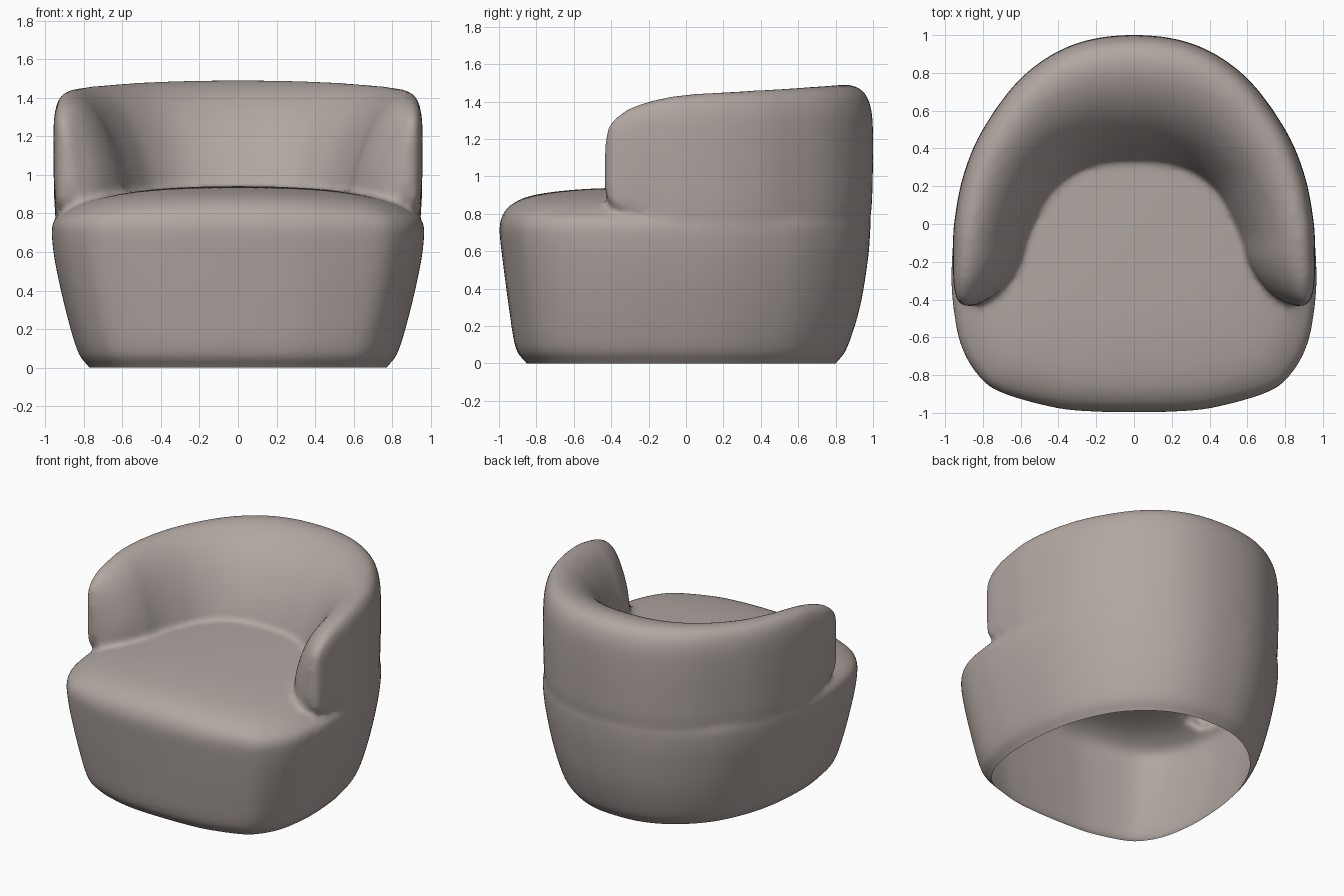
import bpy
import bmesh

if "Cube" in bpy.data.objects:
    bpy.data.objects.remove(bpy.data.objects["Cube"])


def spline(pts, n, closed=False):
    """Catmull-Rom interpolation of tuples, n steps per span."""
    out, m = [], len(pts)
    for i in range(m if closed else m - 1):
        if closed:
            a, b, c, d = (pts[(i + k) % m] for k in (-1, 0, 1, 2))
        else:
            a, b, c, d = (pts[min(max(i + k, 0), m - 1)] for k in (-1, 0, 1, 2))
        for j in range(n):
            t = j / n
            out.append(tuple(
                0.5 * (2 * q + (r - p) * t + (2 * p - 5 * q + 4 * r - s) * t * t
                       + (3 * q - p - 3 * r + s) * t ** 3)
                for p, q, r, s in zip(a, b, c, d)))
    if not closed:
        out.append(pts[-1])
    return out


def loft(bm, rings):
    """Closed skin through rings of equal length, capped at both ends."""
    vr = [[bm.verts.new(p) for p in ring] for ring in rings]
    n = len(vr[0])
    faces = [bm.faces.new((a[i], a[(i + 1) % n], b[(i + 1) % n], b[i]))
             for a, b in zip(vr, vr[1:]) for i in range(n)]
    faces += [bm.faces.new(vr[0]), bm.faces.new(vr[-1])]
    bmesh.ops.recalc_face_normals(bm, faces=faces)


bm = bmesh.new()

# Seat body: plan outline scaled through heights, ending in a domed cushion
half = [(0, 1.0), (.17, .99), (.32, .95), (.46, .88), (.59, .78), (.71, .65),
        (.80, .50), (.88, .31), (.93, .12), (.955, -.06), (.967, -.28),
        (.955, -.45), (.92, -.63), (.845, -.775), (.72, -.885), (.42, -.972),
        (.2, -.993), (0, -.997)]
outline = spline(half + [(-x, y) for x, y in half[-2:0:-1]], 4, True)

# height, half width, front, back, side drop
levels = [(-.14, .67, .75, .70, 0), (0, .77, .85, .80, 0), (.08, .83, .91, .86, 0),
          (.30, .895, .947, .93, 0), (.55, .95, .98, .972, 0),
          (.70, .967, .997, .985, 0)]
for s, z, drop in [(.995, .76, .25), (.98, .80, .5), (.945, .843, .85), (.87, .885, 1),
                   (.75, .912, 1), (.55, .932, 1), (.3, .94, 1), (.04, .942, 1)]:
    levels.append((z, .967 * s, .997 * s, .99 * s, drop))

rings = []
for z, w, f, b, drop in spline(levels, 4):
    ring = []
    for x, y in outline:
        px = x * w / .967
        ring.append((px, y * b if y > 0 else y * f / .997, z - .06 * drop * px * px))
    rings.append(ring)
loft(bm, rings)

# Wrap-around back and arms: section swept between an outer and an inner path
# outer x, outer y, inner x, inner y, top, bottom
right = [(0, 1.0, 0, .31, 1.49, .6), (.32, .95, .14, .305, 1.487, .6),
         (.59, .78, .29, .265, 1.477, .6), (.80, .50, .42, .17, 1.462, .6),
         (.905, .25, .50, .045, 1.45, .6), (.952, 0, .56, -.08, 1.435, .62),
         (.957, -.15, .60, -.19, 1.41, .72), (.957, -.27, .66, -.29, 1.375, .80),
         (.95, -.35, .73, -.37, 1.33, .825), (.935, -.405, .81, -.418, 1.28, .86),
         (.91, -.43, .86, -.436, 1.2, .95)]
left = [(-a, b, -c, d, t, u) for a, b, c, d, t, u in right[:0:-1]]
section = spline([(.5, 0), (.1, 0), (.02, .2), (.002, .45), (0, .72), (.017, .865),
                  (.075, .96), (.19, 1.0), (.34, .985), (.51, .92), (.67, .81),
                  (.8, .67), (.9, .52), (.97, .37), (1.0, .2), (.95, 0)], 3, True)
loft(bm, [[(ox + (ix - ox) * u, oy + (iy - oy) * u, bot + (top - bot) * v)
           for u, v in section]
          for ox, oy, ix, iy, top, bot in spline(left + right, 5)])

mesh = bpy.data.meshes.new("tub_chair")
bm.to_mesh(mesh)
bm.free()
chair = bpy.data.objects.new("tub_chair", mesh)
bpy.context.collection.objects.link(chair)

# Fuse the parts into one skin with soft creases
rm = chair.modifiers.new("fuse", 'REMESH')
rm.mode = 'VOXEL'
rm.voxel_size = .018
sm = chair.modifiers.new("soften", 'SMOOTH')
sm.factor = .5
sm.iterations = 10
dg = bpy.context.evaluated_depsgraph_get()
fused = bpy.data.meshes.new_from_object(chair.evaluated_get(dg))
chair.modifiers.clear()
chair.data = fused

# Open underside: cut away everything below the floor
bm = bmesh.new()
bm.from_mesh(fused)
bmesh.ops.bisect_plane(bm, geom=bm.verts[:] + bm.edges[:] + bm.faces[:],
                       plane_co=(0, 0, 0), plane_no=(0, 0, 1), clear_inner=True)
for f in bm.faces:
    f.smooth = True
    f.material_index = 0
bm.to_mesh(fused)
bm.free()

fabric = bpy.data.materials.new("taupe fabric")
fabric.diffuse_color = (.44, .385, .36, 1)
fabric.use_nodes = True
fabric.node_tree.nodes["Principled BSDF"].inputs["Base Color"].default_value = fabric.diffuse_color
fused.materials.clear()
fused.materials.append(fabric)
